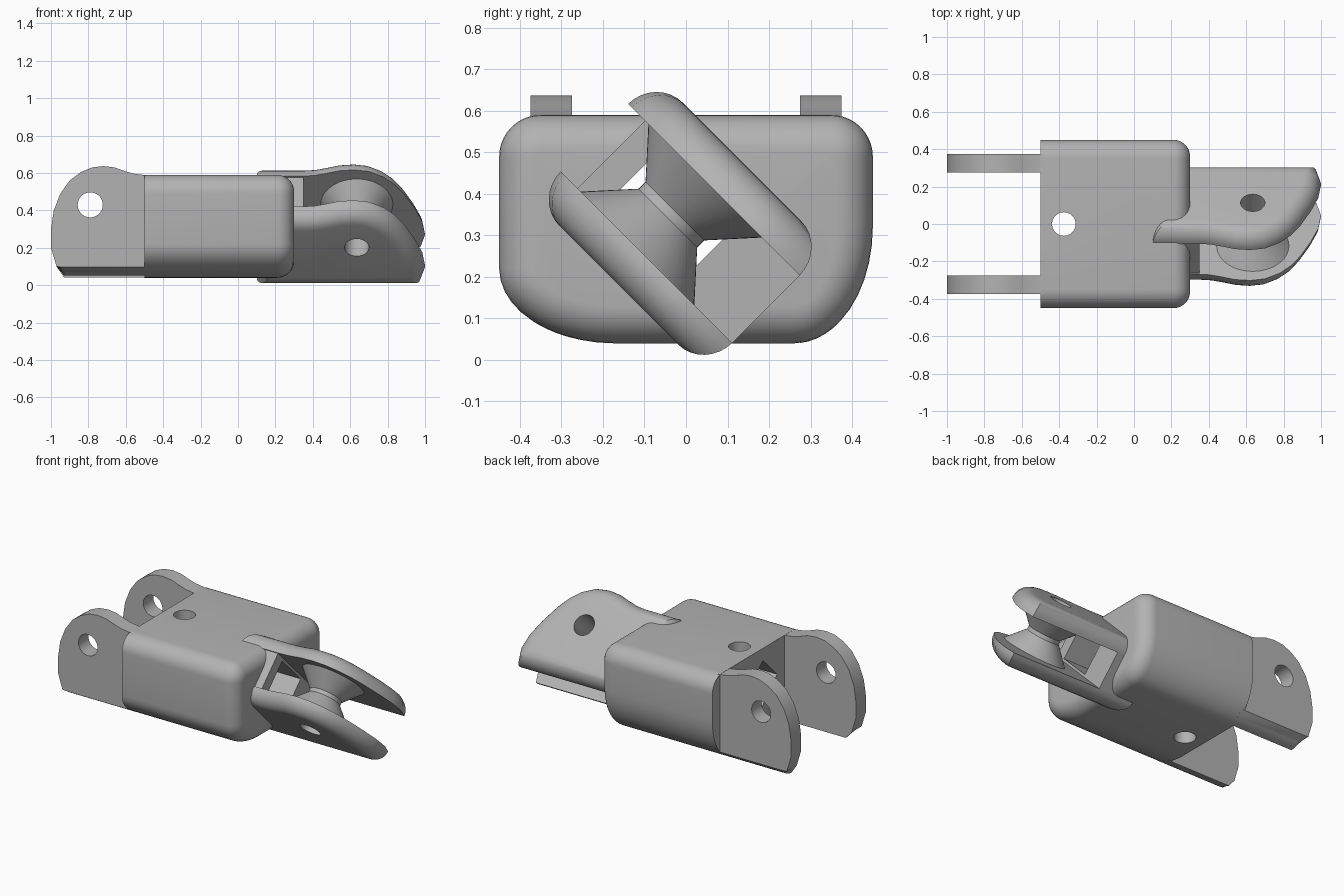
import bpy, bmesh, math
from mathutils import Vector, Matrix

if "Cube" in bpy.data.objects:
    bpy.data.objects.remove(bpy.data.objects["Cube"], do_unlink=True)

grey = bpy.data.materials.new("plain grey")
grey.use_nodes = True
COLOR = (0.45, 0.45, 0.45, 1)
grey.diffuse_color = COLOR
grey.node_tree.nodes["Principled BSDF"].inputs["Base Color"].default_value = COLOR

# Frame of the tilted fork: a quarter-right-angle roll about the long axis
TILT = Matrix.Translation((0, -0.014, 0.329)) @ Matrix.Rotation(math.pi / 4, 4, 'X')


def make(name, bm, matrix=None):
    bmesh.ops.recalc_face_normals(bm, faces=bm.faces)
    if matrix:
        bm.transform(matrix)
    mesh = bpy.data.meshes.new(name)
    bm.to_mesh(mesh)
    bm.free()
    mesh.materials.append(grey)
    obj = bpy.data.objects.new(name, mesh)
    bpy.context.collection.objects.link(obj)
    return obj


def loft(name, rings, matrix=None):
    """Skin matching closed rings and cap both ends."""
    bm = bmesh.new()
    rows = [[bm.verts.new(p) for p in ring] for ring in rings]
    n = len(rows[0])
    for a, b in zip(rows, rows[1:]):
        for i in range(n):
            j = (i + 1) % n
            bm.faces.new((a[i], a[j], b[j], b[i]))
    bm.faces.new(rows[0])
    bm.faces.new(rows[-1])
    return make(name, bm, matrix)


def lathe_y(name, profile, center, matrix=None, steps=48):
    """Turn (y, radius) stations about an axis parallel to y."""
    turns = [2 * math.pi * i / steps for i in range(steps)]
    x, z = center
    return loft(name, [[(x + r * math.cos(t), y, z + r * math.sin(t)) for t in turns]
                       for y, r in profile], matrix)


def box(name, lo, hi, matrix=None):
    corners = [(lo[1], lo[2]), (hi[1], lo[2]), (hi[1], hi[2]), (lo[1], hi[2])]
    return loft(name, [[(x, y, z) for y, z in corners] for x in (lo[0], hi[0])], matrix)


def activate(obj):
    bpy.ops.object.select_all(action='DESELECT')
    obj.select_set(True)
    bpy.context.view_layer.objects.active = obj


def cut(obj, cutter):
    mod = obj.modifiers.new("cut", 'BOOLEAN')
    mod.operation = 'DIFFERENCE'
    mod.solver = 'EXACT'
    mod.object = cutter
    activate(obj)
    bpy.ops.object.modifier_apply(modifier=mod.name)


# Body: rounded section with softer lower corners and a rounded front end
CORNERS = [(0.35, 0.49, 0.1, 0.1), (-0.35, 0.49, 0.1, 0.1),
           (-0.17, 0.22, 0.28, 0.18), (0.26, 0.32, 0.19, 0.28)]


def body_ring(x, inset, steps=10):
    ring = []
    for k, (cy, cz, ry, rz) in enumerate(CORNERS):
        for i in range(steps + 1):
            t = math.pi / 2 * (k + i / steps)
            ring.append((x, cy + (ry - inset) * math.cos(t), cz + (rz - inset) * math.sin(t)))
    return ring


ROUND = 0.09
quarter = [math.pi / 2 * i / 8 for i in range(9)]
body = loft("body", [body_ring(-0.5, 0)] + [
    body_ring(0.3 - ROUND + ROUND * math.sin(t), ROUND * (1 - math.cos(t))) for t in quarter])

# Rear lugs: one outline, its underside following the body's lower corners
LUG = [(-0.48, 0.04), (-0.93, 0.04), (-0.97, 0.1), (-1, 0.2), (-1, 0.3), (-0.985, 0.4),
       (-0.95, 0.49), (-0.9, 0.56), (-0.84, 0.605), (-0.78, 0.63), (-0.72, 0.637),
       (-0.66, 0.63), (-0.61, 0.612), (-0.56, 0.597), (-0.5, 0.589), (-0.48, 0.587)]


def underside(y):
    cy, cz, ry, rz = CORNERS[3] if y > 0 else CORNERS[2]
    s = max(0, (abs(y) - abs(cy)) / ry)
    return cz - rz * math.sqrt(1 - s * s)


lugs = []
for side, name in ((1, "back_lug"), (-1, "front_lug")):
    ys = [side * (0.275 + 0.02 * i) for i in range(6)]
    lugs.append(loft(name, [[(x, y, max(z, underside(y))) for x, z in LUG] for y in ys]))

# Fork plates: humped outline whose outer rim is rolled over
PLATE = [(0.1, -0.292), (0.975, -0.292), (1, -0.2), (0.985, -0.1), (0.945, 0),
         (0.89, 0.107), (0.84, 0.18), (0.78, 0.237), (0.7, 0.28), (0.62, 0.292),
         (0.54, 0.285), (0.47, 0.265), (0.41, 0.25), (0.35, 0.245), (0.1, 0.245)]


def shrink(points, d):
    """Offset a counter-clockwise outline inwards with mitred corners."""
    out = []
    for i, p in enumerate(points):
        p = Vector(p)
        a = (p - Vector(points[i - 1])).normalized()
        b = (Vector(points[(i + 1) % len(points)]) - p).normalized()
        na, nb = Vector((-a.y, a.x)), Vector((-b.y, b.x))
        out.append(p + (na + nb) * d / (1 + na.dot(nb)))
    return out


plates = []
for side, name in ((1, "upper_fork_plate"), (-1, "lower_fork_plate")):
    rings = []
    for t in quarter:
        y = side * (0.115 + 0.095 * math.sin(t))
        rings.append([(p.x, y, p.y) for p in shrink(PLATE, ROUND * (1 - math.cos(t)))])
    plates.append(loft(name, rings, TILT))

# Fork web and the waisted roller between the plates
web = box("fork_web", (0.12, -0.117, -0.292), (0.35, 0.117, 0.235), TILT)
PIN = (0.635, 0.03)
roller = lathe_y("roller", [(-0.117, 0.195), (-0.012, 0.1), (0.012, 0.1), (0.117, 0.195)],
                 PIN, TILT)

# Holes: lug pin, fork pin, screw hole and the lengthwise channel
lug_pin = lathe_y("lug_pin_cutter", [(-1, 0.067), (1, 0.067)], (-0.79, 0.43))
fork_pin = lathe_y("fork_pin_cutter", [(-1, 0.065), (1, 0.065)], PIN, TILT)
screw = lathe_y("screw_cutter", [(-1, 0.063), (1, 0.063)], (-0.375, 0),
                Matrix.Rotation(math.pi / 2, 4, 'X'))
channel = box("channel_cutter", (-1.2, -0.1, -0.1), (1.2, 0.1, 0.16), TILT)
for lug in lugs:
    cut(lug, lug_pin)
for part in plates + [roller]:
    cut(part, fork_pin)
cut(body, screw)
cut(body, channel)
cut(web, channel)
for cutter in (lug_pin, fork_pin, screw, channel):
    bpy.data.objects.remove(cutter, do_unlink=True)

# Smooth shading with crisp edges
for obj in [body, web, roller] + lugs + plates:
    activate(obj)
    bpy.ops.object.shade_smooth_by_angle(angle=math.radians(32))
